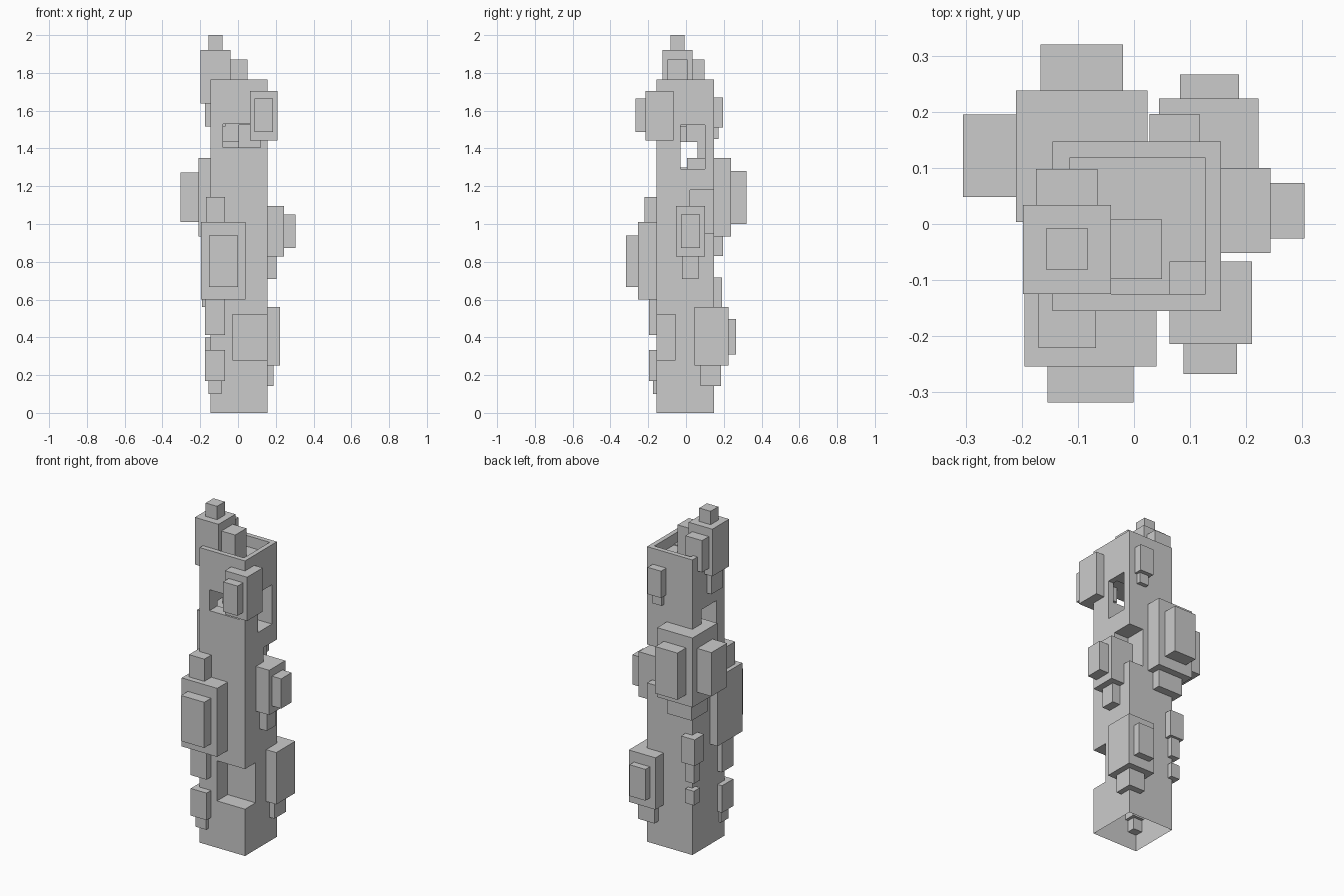
import bpy, bmesh


def box(name, x0, x1, y0, y1, z0, z1):
    """Axis-aligned box from its limits."""
    bm = bmesh.new()
    bmesh.ops.create_cube(bm, size=1)
    for v in bm.verts:
        v.co.x = x1 if v.co.x > 0 else x0
        v.co.y = y1 if v.co.y > 0 else y0
        v.co.z = z1 if v.co.z > 0 else z0
    mesh = bpy.data.meshes.new(name)
    bm.to_mesh(mesh)
    bm.free()
    ob = bpy.data.objects.new(name, mesh)
    bpy.context.collection.objects.link(ob)
    return ob


# Main shaft with a rooftop basin and cut recesses
shaft = box("tower_shaft", -0.145, 0.155, -0.155, 0.147, 0, 1.765)
cuts = {
    "roof_basin": (-0.115, 0.127, -0.125, 0.118, 1.70, 1.9),
    "front_upper_recess": (-0.08, 0.12, -0.3, 0.0, 1.405, 1.53),
    "right_upper_recess": (0.006, 0.3, -0.03, 0.10, 1.29, 1.525),
    "left_upper_recess": (-0.3, 0.01, -0.08, 0.06, 1.30, 1.435),
    "front_corner_notch": (-0.03, 0.3, -0.3, -0.055, 0.28, 0.52),
    "back_corner_notch": (0.06, 0.3, 0.02, 0.3, 0.95, 1.18),
}
cutters = []
for name, lim in cuts.items():
    c = box(name, *lim)
    c.hide_render = True
    cutters.append(c)
    m = shaft.modifiers.new(name, "BOOLEAN")
    m.operation, m.object, m.solver = "DIFFERENCE", c, "EXACT"

# Bake the cuts, then open the underside of the shaft
bpy.context.view_layer.update()
dg = bpy.context.evaluated_depsgraph_get()
baked = bpy.data.meshes.new_from_object(shaft.evaluated_get(dg))
shaft.modifiers.clear()
shaft.data = baked
bm = bmesh.new()
bm.from_mesh(baked)
bottom = [f for f in bm.faces if all(v.co.z < 0.001 for v in f.verts)]
bmesh.ops.delete(bm, geom=bottom, context="FACES_ONLY")
bm.to_mesh(baked)
bm.free()
for c in cutters:
    bpy.data.objects.remove(c)

# Roof blocks
box("roof_block", -0.198, -0.041, -0.125, 0.034, 1.638, 1.92)
box("roof_block_cap", -0.157, -0.082, -0.081, -0.008, 1.88, 2.0)
box("roof_block_foot", -0.175, -0.065, -0.10, 0.01, 1.515, 1.66)
box("roof_side_block", -0.175, -0.065, -0.012, 0.098, 1.68, 1.87)
box("roof_vent", -0.057, 0.05, -0.098, 0.008, 1.67, 1.87)

# Upper front and back pods
box("upper_front_pod", 0.063, 0.21, -0.214, -0.067, 1.443, 1.705)
box("upper_front_panel", 0.088, 0.184, -0.267, -0.17, 1.487, 1.665)
box("upper_back_pod", 0.028, 0.117, 0.107, 0.196, 1.51, 1.67)
box("upper_back_foot", 0.042, 0.102, 0.115, 0.172, 1.45, 1.53)

# Big back-left pod
box("back_left_pod", -0.21, 0.024, 0.004, 0.238, 0.935, 1.35)
box("back_left_side_panel", -0.305, -0.16, 0.048, 0.195, 1.01, 1.272)
box("back_left_rear_panel", -0.167, -0.02, 0.175, 0.32, 1.0, 1.28)
box("back_left_foot", -0.175, -0.012, 0.04, 0.196, 0.83, 0.96)

# Big front-left pod
box("front_left_pod", -0.195, 0.04, -0.254, -0.02, 0.6, 1.01)
box("front_left_panel", -0.154, -0.001, -0.318, -0.17, 0.667, 0.94)
box("front_left_cap", -0.17, -0.068, -0.221, -0.118, 0.99, 1.143)
box("front_left_foot", -0.175, -0.07, -0.197, -0.09, 0.412, 0.62)

# Right-hand pod
box("right_pod", 0.09, 0.243, -0.052, 0.10, 0.827, 1.095)
box("right_panel", 0.2, 0.304, -0.026, 0.073, 0.872, 1.05)
box("right_foot", 0.12, 0.205, -0.02, 0.065, 0.71, 0.85)

# Lower back-right pod
box("lower_back_pod", 0.045, 0.222, 0.045, 0.224, 0.25, 0.56)
box("lower_back_panel", 0.082, 0.187, 0.16, 0.266, 0.31, 0.497)
box("lower_back_foot", 0.08, 0.187, 0.077, 0.185, 0.143, 0.27)

# Small lower corner boxes
box("front_corner_box", -0.175, -0.07, -0.197, -0.09, 0.17, 0.332)
box("front_corner_foot", -0.157, -0.088, -0.176, -0.107, 0.10, 0.19)
box("back_corner_box", -0.19, -0.10, 0.10, 0.19, 0.56, 0.717)
box("back_corner_foot", -0.175, -0.117, 0.117, 0.175, 0.445, 0.58)
box("back_corner_small_box", -0.175, -0.117, 0.117, 0.175, 0.315, 0.40)
